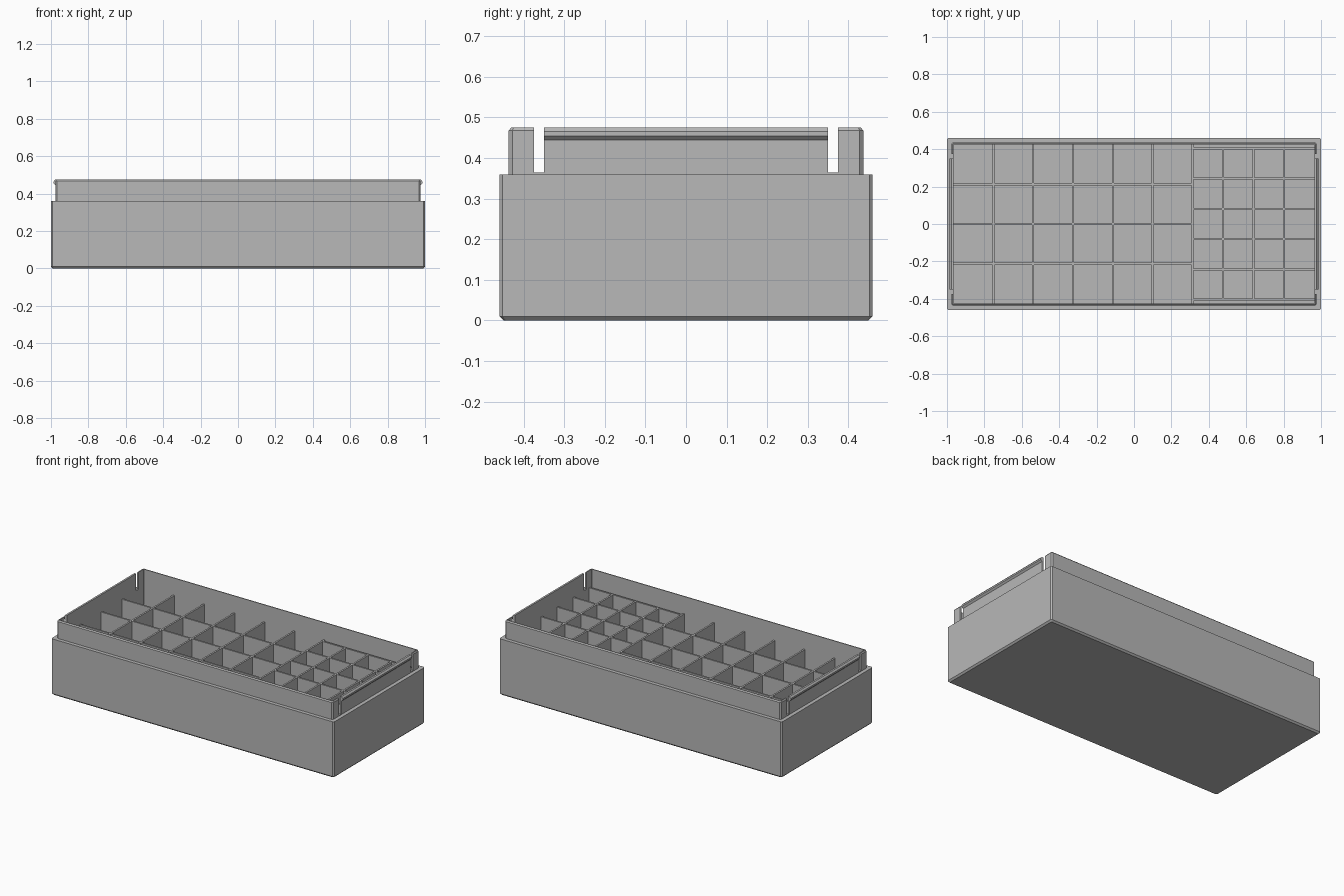
import bpy
import bmesh

cube = bpy.data.objects.get("Cube")
if cube:
    bpy.data.objects.remove(cube, do_unlink=True)

GREY = (0.48, 0.48, 0.48, 1.0)
plastic = bpy.data.materials.new("grey plastic")
plastic.use_nodes = True
plastic.diffuse_color = GREY
bsdf = next(n for n in plastic.node_tree.nodes if n.type == "BSDF_PRINCIPLED")
bsdf.inputs["Base Color"].default_value = GREY

# Main dimensions
CAVITY_X, CAVITY_Y = 0.965, 0.425
FLOOR, DIVIDER_TOP, RIM_TOP = 0.02, 0.365, 0.475
TAB_HALF, SLOT_END = 0.35, 0.375
GRID_X, GRID_Y = 0.313, 0.405
WALL = 0.011


def finish(name, bm):
    bmesh.ops.recalc_face_normals(bm, faces=bm.faces)
    mesh = bpy.data.meshes.new(name)
    bm.to_mesh(mesh)
    bm.free()
    mesh.materials.append(plastic)
    obj = bpy.data.objects.new(name, mesh)
    bpy.context.collection.objects.link(obj)
    return obj


def box(name, x0, x1, y0, y1, z0, z1):
    bm = bmesh.new()
    bmesh.ops.create_cube(bm, size=1)
    for v in bm.verts:
        v.co.x = x1 if v.co.x > 0 else x0
        v.co.y = y1 if v.co.y > 0 else y0
        v.co.z = z1 if v.co.z > 0 else z0
    return finish(name, bm)


def chamfered_loft(name, sections):
    """Skin chamfered rectangles (half x, half y, chamfer, z) and cap both ends."""
    bm = bmesh.new()
    rings = []
    for hx, hy, c, z in sections:
        quarter = [(hx, hy - c), (hx - c, hy)]
        pts = quarter + [(-x, y) for x, y in reversed(quarter)]
        pts += [(-x, -y) for x, y in pts]
        rings.append([bm.verts.new((x, y, z)) for x, y in pts])
    for low, high in zip(rings, rings[1:]):
        for i in range(len(low)):
            j = (i + 1) % len(low)
            bm.faces.new((low[i], low[j], high[j], high[i]))
    bm.faces.new(rings[0])
    bm.faces.new(rings[-1])
    return finish(name, bm)


# Tray body: chamfered base, ledge, raised rim and open cavity
body = chamfered_loft("tray_body", [
    (0.99, 0.45, 0.006, 0),
    (1.0, 0.46, 0.008, 0.01),
    (1.0, 0.46, 0.008, 0.36),
    (0.976, 0.437, 0.009, 0.36),
    (0.976, 0.437, 0.009, 0.468),
    (0.971, 0.431, 0.006, RIM_TOP),
    (CAVITY_X, CAVITY_Y, 0.002, RIM_TOP),
    (CAVITY_X, CAVITY_Y, 0.002, FLOOR),
])

# Slots either side of the flexible end tabs
bpy.context.view_layer.objects.active = body
for sx in (-1, 1):
    for sy in (-1, 1):
        xs = sorted((sx * 0.94, sx * 1.05))
        ys = sorted((sy * TAB_HALF, sy * SLOT_END))
        cutter = box("slot_cutter", *xs, *ys, DIVIDER_TOP, 0.6)
        cutter.hide_render = True
        mod = body.modifiers.new("slot", "BOOLEAN")
        mod.operation = "DIFFERENCE"
        mod.solver = "EXACT"
        mod.object = cutter
        bpy.ops.object.modifier_apply(modifier=mod.name)
        bpy.data.objects.remove(cutter, do_unlink=True)

# Snap ridges along the outside of the end tabs
ridge_profile = [(0.968, 0.445), (0.976, 0.445), (0.986, 0.455),
                 (0.986, 0.465), (0.977, RIM_TOP), (0.968, RIM_TOP)]
for side, name in ((1, "left_snap_ridge"), (-1, "right_snap_ridge")):
    bm = bmesh.new()
    face = bm.faces.new([bm.verts.new((side * x, -TAB_HALF, z))
                         for x, z in ridge_profile])
    out = bmesh.ops.extrude_face_region(bm, geom=[face])
    moved = [v for v in out["geom"] if isinstance(v, bmesh.types.BMVert)]
    bmesh.ops.translate(bm, verts=moved, vec=(0, 2 * TAB_HALF, 0))
    finish(name, bm)


def divider_across(name, x, half_y):
    box(name, x - WALL / 2, x + WALL / 2, -half_y, half_y, FLOOR, DIVIDER_TOP)


def divider_along(name, y, x0, x1):
    box(name, x0, x1, y - WALL / 2, y + WALL / 2, FLOOR, DIVIDER_TOP)


# Large compartments: six columns by four rows
step = (GRID_X + CAVITY_X) / 6
for i in range(1, 7):
    divider_across("large_cross_divider", -CAVITY_X + i * step, CAVITY_Y)
for i in range(1, 4):
    divider_along("large_long_divider", -CAVITY_Y + i * CAVITY_Y / 2,
                  -CAVITY_X, GRID_X)

# Small compartments: four columns by five rows, framed front and back
step = (CAVITY_X - GRID_X) / 4
for i in range(1, 4):
    divider_across("small_cross_divider", GRID_X + i * step, GRID_Y)
for i in range(6):
    divider_along("small_long_divider", -GRID_Y + i * GRID_Y * 2 / 5,
                  GRID_X, CAVITY_X)
